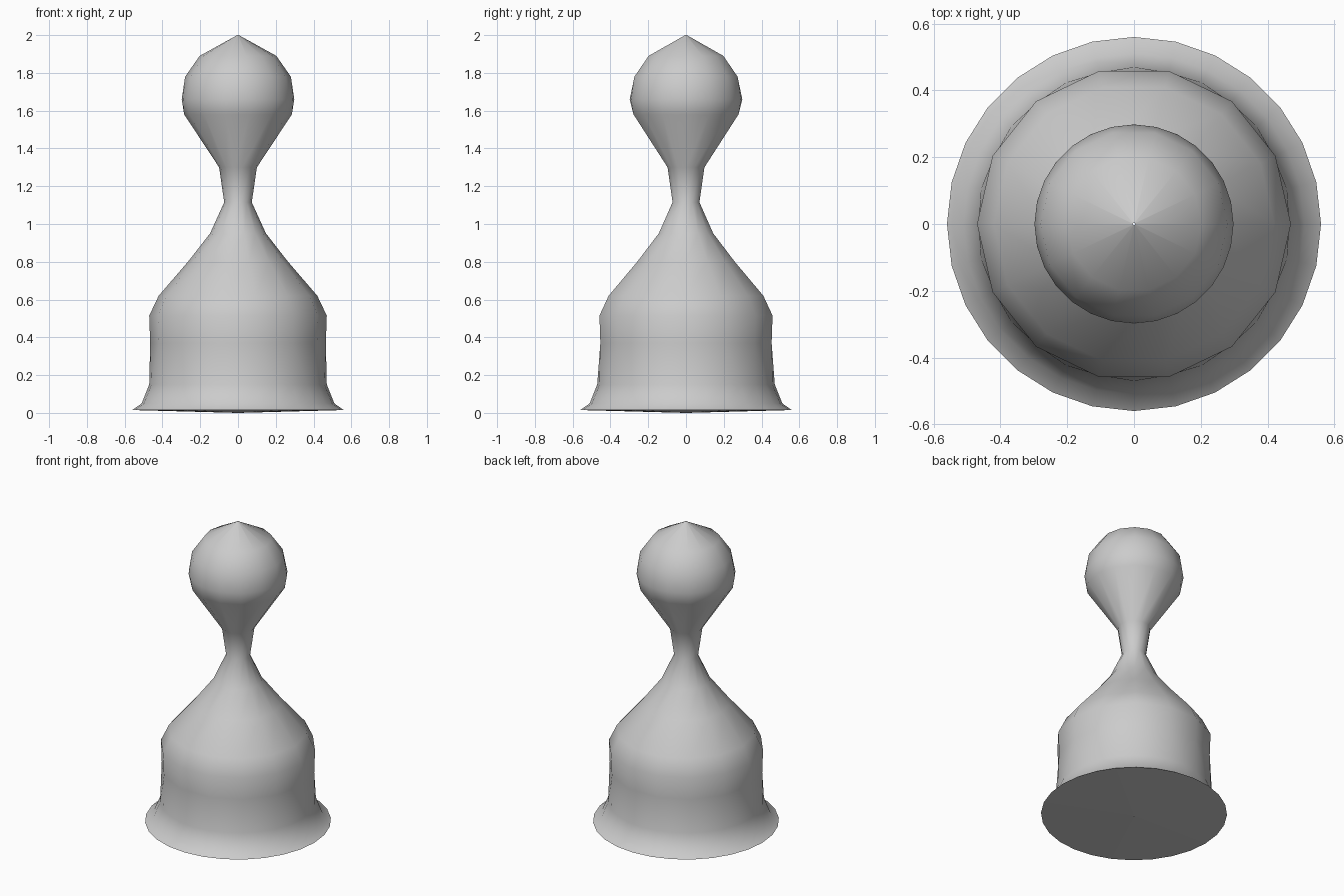
import bpy
import bmesh
from math import cos, sin, tau

cube = bpy.data.objects.get("Cube")
if cube:
    bpy.data.objects.remove(cube)

FINE, COARSE = 28, 14

# Turned profile from the underside to the tip: radius, height, sides
PROFILE = [
    (0.004, 0.0, COARSE),
    (0.56, 0.015, FINE),     # foot rim
    (0.51, 0.05, FINE),
    (0.47, 0.15, FINE),
    (0.465, 0.37, COARSE),   # body wall
    (0.47, 0.515, COARSE),
    (0.42, 0.62, COARSE),    # shoulder
    (0.265, 0.80, COARSE),
    (0.148, 0.95, COARSE),
    (0.073, 1.115, COARSE),  # neck
    (0.10, 1.30, COARSE),
    (0.285, 1.58, COARSE),   # head
    (0.298, 1.66, FINE),
    (0.28, 1.78, COARSE),
    (0.203, 1.89, COARSE),
    (0.004, 2.0, COARSE),
]


def add_ring(bm, radius, height, sides):
    return [bm.verts.new((radius * cos(tau * i / sides),
                          radius * sin(tau * i / sides), height))
            for i in range(sides)]


def bridge(bm, low, high):
    """Join two rings; a fine ring meets a coarse one with triangles."""
    if len(low) == len(high):
        n = len(low)
        return [bm.faces.new((low[i], low[(i + 1) % n],
                              high[(i + 1) % n], high[i])) for i in range(n)]
    flip = len(low) < len(high)
    fine, coarse = (high, low) if flip else (low, high)
    n = len(coarse)
    faces = []
    for i in range(n):
        a, b = coarse[i], coarse[(i + 1) % n]
        f0, f1, f2 = fine[2 * i], fine[2 * i + 1], fine[(2 * i + 2) % len(fine)]
        for tri in ((f0, f1, a), (f1, b, a), (f1, f2, b)):
            faces.append(bm.faces.new(tri[::-1] if flip else tri))
    return faces


# Turned body
bm = bmesh.new()
rings = [add_ring(bm, *row) for row in PROFILE]
for k, (low, high) in enumerate(zip(rings, rings[1:])):
    for face in bridge(bm, low, high):
        face.smooth = k > 0

# Crisp edge where the underside meets the foot
for edge in bm.edges:
    if len({f.smooth for f in edge.link_faces}) == 2:
        edge.smooth = False

mesh = bpy.data.meshes.new("turned_piece")
bm.to_mesh(mesh)
bm.free()
piece = bpy.data.objects.new("turned_piece", mesh)
bpy.context.collection.objects.link(piece)

# Plain grey
grey = bpy.data.materials.new("plain_grey")
grey.use_nodes = True
colour = (0.6, 0.6, 0.6, 1.0)
grey.diffuse_color = colour
grey.node_tree.nodes["Principled BSDF"].inputs["Base Color"].default_value = colour
mesh.materials.append(grey)
